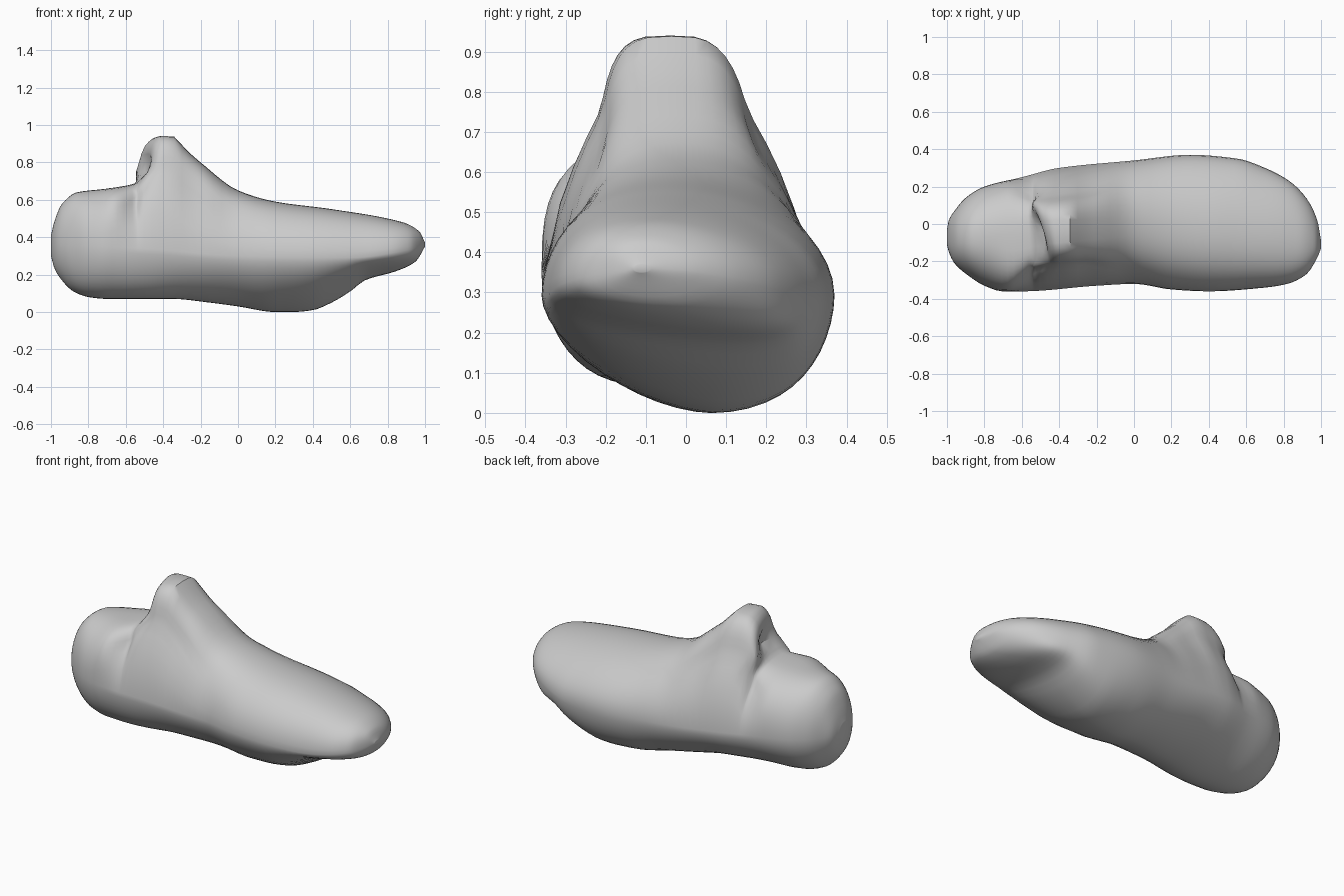
import bpy
import bmesh
from math import cos, sin, pi, exp, radians

cube = bpy.data.objects.get("Cube")
if cube:
    bpy.data.objects.remove(cube, do_unlink=True)


def profile(*points):
    """Smooth curve without overshoot through points given in hundredths."""
    xs = [p[0] / 100 for p in points]
    ys = [p[1] / 100 for p in points]
    count = len(xs)
    slope = [(ys[i + 1] - ys[i]) / (xs[i + 1] - xs[i]) for i in range(count - 1)]
    tangent = [slope[0]]
    for a, b in zip(slope, slope[1:]):
        tangent.append(2 * a * b / (a + b) if a * b > 0 else 0)
    tangent.append(slope[-1])

    def evaluate(x):
        x = min(max(x, xs[0]), xs[-1])
        i = 0
        while i < count - 2 and x > xs[i + 1]:
            i += 1
        h = xs[i + 1] - xs[i]
        t = (x - xs[i]) / h
        smooth = t * t * (3 - 2 * t)
        bend = t * (1 - t) * h * ((1 - t) * tangent[i] - t * tangent[i + 1])
        return ys[i] + (ys[i + 1] - ys[i]) * smooth + bend
    return evaluate


# Outlines along the length of the shoe
top = profile((-100, 41), (-98, 49), (-94, 58), (-86, 64), (-70, 66), (-55, 69),
              (-51, 83), (-47, 91), (-42, 94), (-35, 94), (-28, 87), (-20, 80),
              (0, 65), (20, 59), (50, 55), (88, 48), (97, 43), (100, 37))
bottom = profile((-100, 30), (-98, 23), (-95, 18), (-88, 11), (-80, 8), (-70, 7),
                 (-35, 7), (-15, 5), (0, 3), (20, 0), (30, 0), (40, 1), (50, 5),
                 (60, 11), (68, 17), (85, 22), (95, 27), (100, 35))
left = profile((-100, -3), (-99, 2), (-96, 7), (-90, 14), (-80, 20), (-60, 25),
               (-40, 30), (0, 34), (30, 37), (55, 35), (70, 30), (83, 23),
               (92, 14), (98, 2), (100, -9))
right = profile((-100, -11), (-99, -15), (-96, -21), (-88, -28), (-80, -33),
                (-70, -36), (-60, -36), (-20, -33), (0, -32), (20, -35),
                (40, -36), (70, -34), (82, -32), (92, -27), (98, -18), (100, -13))

# Section shape: widest height, ridge and keel lines, taper and squareness
widest = profile((-100, 36), (-50, 34), (0, 30), (60, 29), (90, 33), (100, 36))
ridge = profile((-100, -8), (-40, -4), (0, -2), (40, -4), (80, -8), (100, -11))
keel = profile((-100, -8), (-60, -12), (0, 2), (30, 7), (75, 13), (100, -11))
taper = profile((-66, 0), (-48, 40), (-28, 37), (-10, 20), (5, 6), (100, 0))
squareness = profile((-100, 210), (-64, 240), (-48, 350), (-28, 320), (0, 215),
                     (100, 205))
sole_edge = profile((-100, 195), (-60, 185), (20, 170), (60, 175), (85, 230))


def section_point(x, angle):
    c, s = cos(angle), sin(angle)
    if s > 0:
        power = squareness(x)
        if c < 0:
            power += 1.1 * exp(-((x + 0.62) / 0.1) ** 2)
        line, limit = ridge(x), top(x)
    else:
        power = sole_edge(x) if c < 0 else 1.9
        line, limit = keel(x), bottom(x)
    across = abs(c) ** (2 / power) * (1 if c > 0 else -1)
    up = abs(s) ** (2 / power)
    centre = (left(x) + right(x)) / 2
    half = (left(x) - right(x)) / 2
    if s > 0:
        half *= 1 - taper(x) * min(up / 0.7, 1) ** 1.5
    y = centre + (line - centre) * up ** 2 + half * across
    z = widest(x) + (limit - widest(x)) * up
    # Slanted, hollowed wall at the back of the ankle opening
    rise = min(max((z - 0.66) / 0.1, 0), 1)
    weight = rise * exp(-((x + 0.51) / 0.1) ** 2)
    hollow = 0.06 * exp(-((y + 0.04) / 0.1) ** 2) * exp(-((z - 0.77) / 0.07) ** 2)
    return x + weight * (hollow - 0.3 * (y + 0.03)), y, z


# Stations are closer together at the rounded ends and at the ankle step
rings, sides = 72, 48
stations = [-cos(pi * i / rings) for i in range(rings + 1)]
stations += [-0.59 + 0.0123 * i for i in range(13)]
stations.sort()

bm = bmesh.new()
loops = [[bm.verts.new(section_point(x, 2 * pi * k / sides)) for k in range(sides)]
         for x in stations]
for a, b in zip(loops, loops[1:]):
    for k in range(sides):
        n = (k + 1) % sides
        bm.faces.new((a[k], a[n], b[n], b[k]))
bm.faces.new(loops[0])
bm.faces.new(loops[-1])
bmesh.ops.recalc_face_normals(bm, faces=bm.faces)

mesh = bpy.data.meshes.new("shoe_body")
bm.to_mesh(mesh)
bm.free()
shoe = bpy.data.objects.new("shoe_body", mesh)
bpy.context.collection.objects.link(shoe)

# Plain grey finish
grey = bpy.data.materials.new("light_grey")
grey.use_nodes = True
colour = (0.6, 0.6, 0.6, 1)
grey.diffuse_color = colour
grey.node_tree.nodes["Principled BSDF"].inputs["Base Color"].default_value = colour
mesh.materials.append(grey)

bpy.context.view_layer.objects.active = shoe
shoe.select_set(True)
bpy.ops.object.shade_smooth_by_angle(angle=radians(40))
